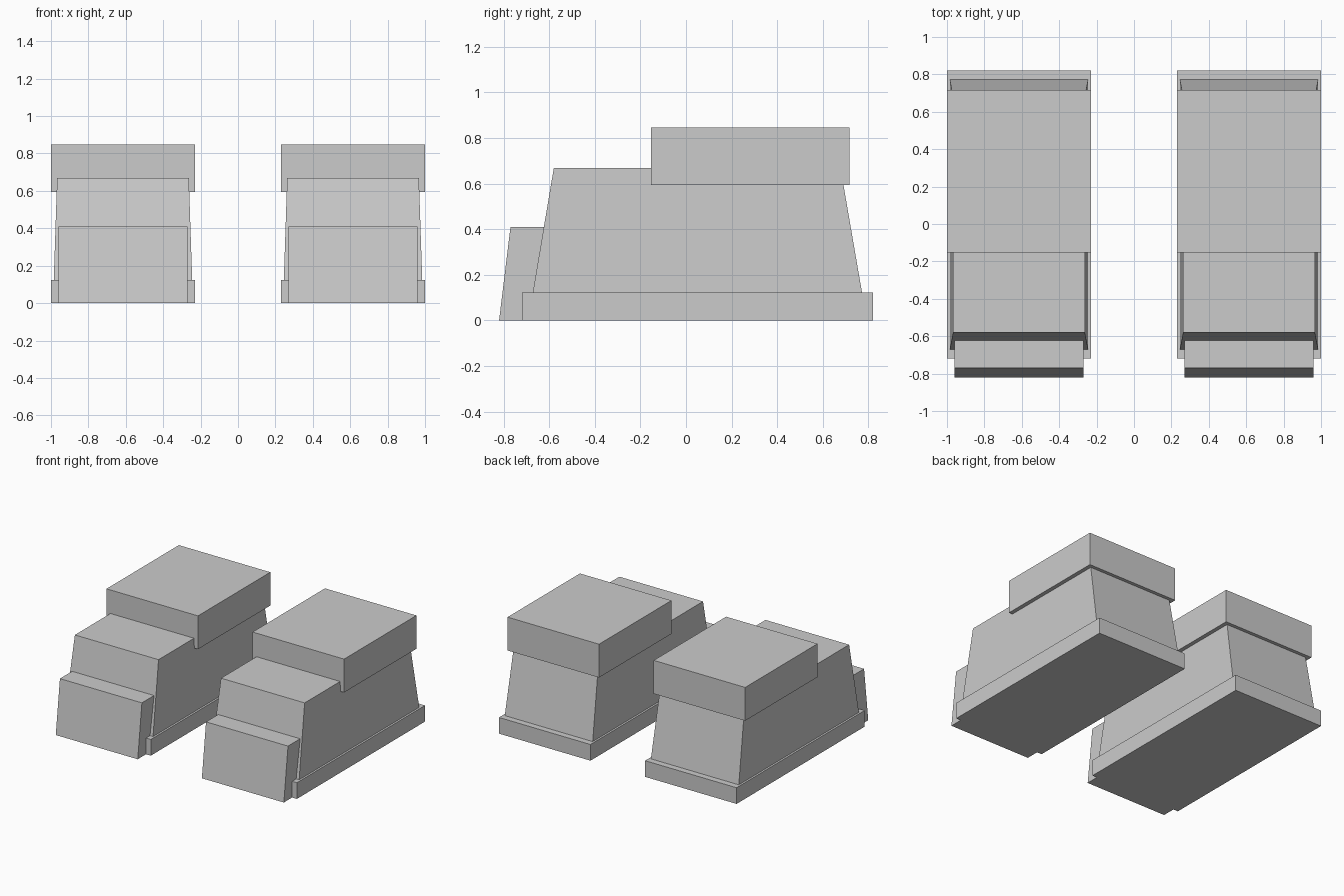
import bpy

if "Cube" in bpy.data.objects:
    bpy.data.objects.remove(bpy.data.objects["Cube"])

grey = bpy.data.materials.new("light_grey")
grey.diffuse_color = (0.6, 0.6, 0.6, 1.0)
grey.use_nodes = True
grey.node_tree.nodes["Principled BSDF"].inputs["Base Color"].default_value = grey.diffuse_color


def block(name, bottom, top):
    """Tapered block; bottom and top are (x0, x1, y0, y1, z)."""
    verts = []
    for x0, x1, y0, y1, z in (bottom, top):
        verts += [(x0, y0, z), (x1, y0, z), (x1, y1, z), (x0, y1, z)]
    faces = [(3, 2, 1, 0), (4, 5, 6, 7)]
    faces += [(i, (i + 1) % 4, (i + 1) % 4 + 4, i + 4) for i in range(4)]
    mesh = bpy.data.meshes.new(name)
    mesh.from_pydata(verts, [], faces)
    mesh.materials.append(grey)
    obj = bpy.data.objects.new(name, mesh)
    bpy.context.collection.objects.link(obj)
    # Second boot is the mirror image across x = 0
    mirror = obj.modifiers.new("mirror", 'MIRROR')
    mirror.use_axis[0] = True
    return obj


# Flat sole
block("boot_sole", (0.23, 1.0, -0.72, 0.82, 0.0), (0.23, 1.0, -0.72, 0.82, 0.123))

# Tapered main body
block("boot_body", (0.245, 0.985, -0.672, 0.772, 0.123), (0.263, 0.967, -0.58, 0.678, 0.668))

# Toe cap with sloping front
block("boot_toe", (0.27, 0.96, -0.82, -0.66, 0.0), (0.27, 0.96, -0.77, -0.60, 0.41))

# Wide cuff on top
block("boot_cuff", (0.23, 1.0, -0.153, 0.717, 0.593), (0.23, 1.0, -0.153, 0.717, 0.847))
